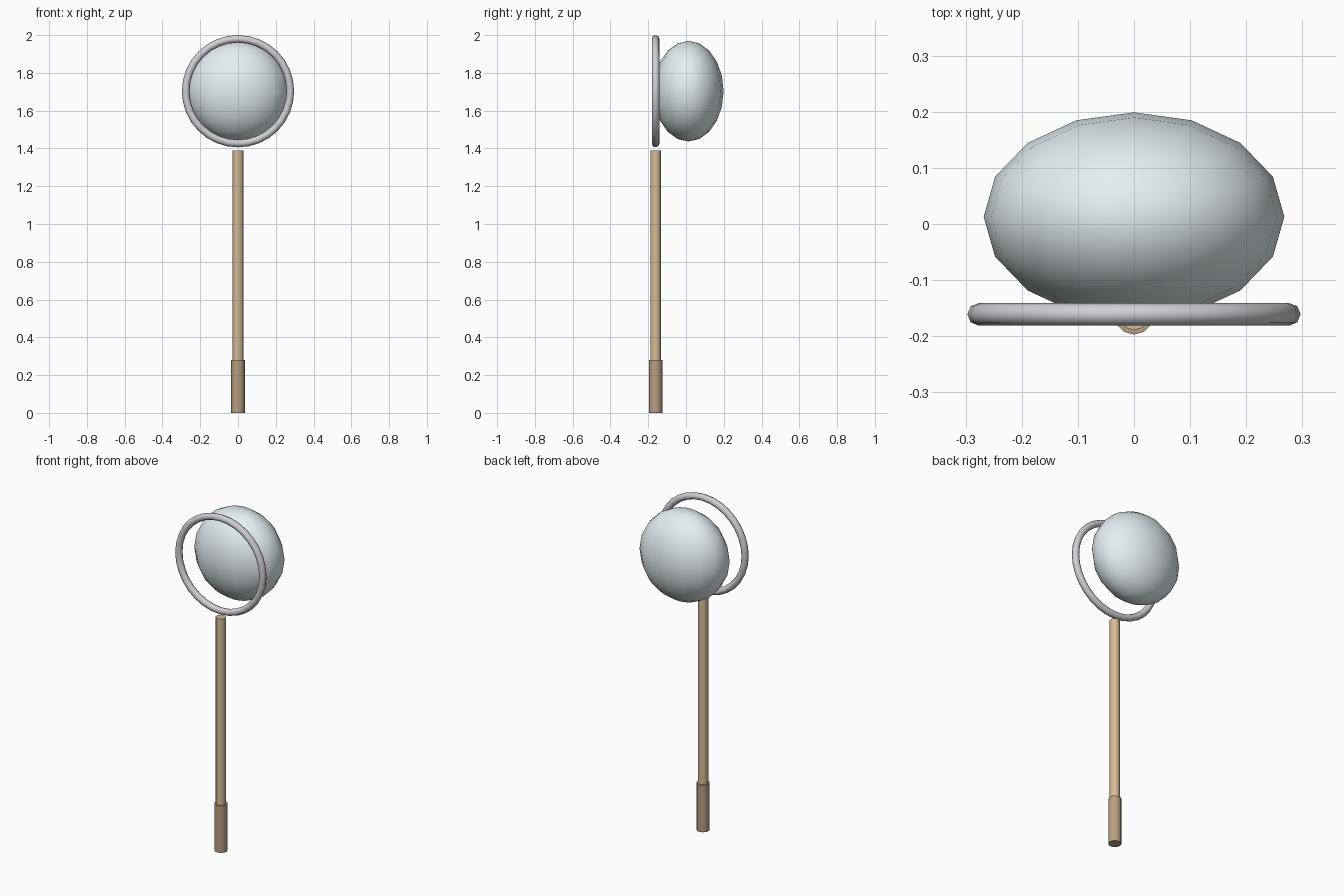
import bpy, math

if "Cube" in bpy.data.objects:
    bpy.data.objects.remove(bpy.data.objects["Cube"])

HOOP_Y = -0.161
HOOP_Z = 1.703


def finish(name, color, angle=40):
    ob = bpy.context.object
    ob.name = name
    mat = bpy.data.materials.new(name + "_colour")
    mat.diffuse_color = (*color, 1)
    mat.use_nodes = True
    mat.node_tree.nodes["Principled BSDF"].inputs["Base Color"].default_value = mat.diffuse_color
    ob.data.materials.append(mat)
    bpy.ops.object.transform_apply(location=False, rotation=True, scale=True)
    bpy.ops.object.shade_smooth_by_angle(angle=math.radians(angle))
    return ob


def rod(name, radius, z0, z1, color):
    bpy.ops.mesh.primitive_cylinder_add(
        vertices=12, radius=radius, depth=z1 - z0,
        location=(0, HOOP_Y, (z0 + z1) / 2))
    return finish(name, color)


# Handle: long pole with a thicker grip at the bottom
rod("pole", 0.028, 0.14, 1.39, (0.68, 0.50, 0.31))
rod("grip", 0.036, 0.0, 0.28, (0.48, 0.34, 0.22))

# Hoop: upright ring facing the front
bpy.ops.mesh.primitive_torus_add(
    major_segments=32, minor_segments=8, major_radius=0.277,
    minor_radius=0.02, location=(0, HOOP_Y, HOOP_Z),
    rotation=(math.pi / 2, 0, 0))
finish("hoop", (0.62, 0.62, 0.66), 60)

# Net: flattened ball behind the hoop
bpy.ops.mesh.primitive_uv_sphere_add(
    segments=16, ring_count=10, radius=1, location=(0, 0.013, HOOP_Z))
bpy.context.object.scale = (0.268, 0.186, 0.266)
finish("net_bag", (0.78, 0.86, 0.89))
